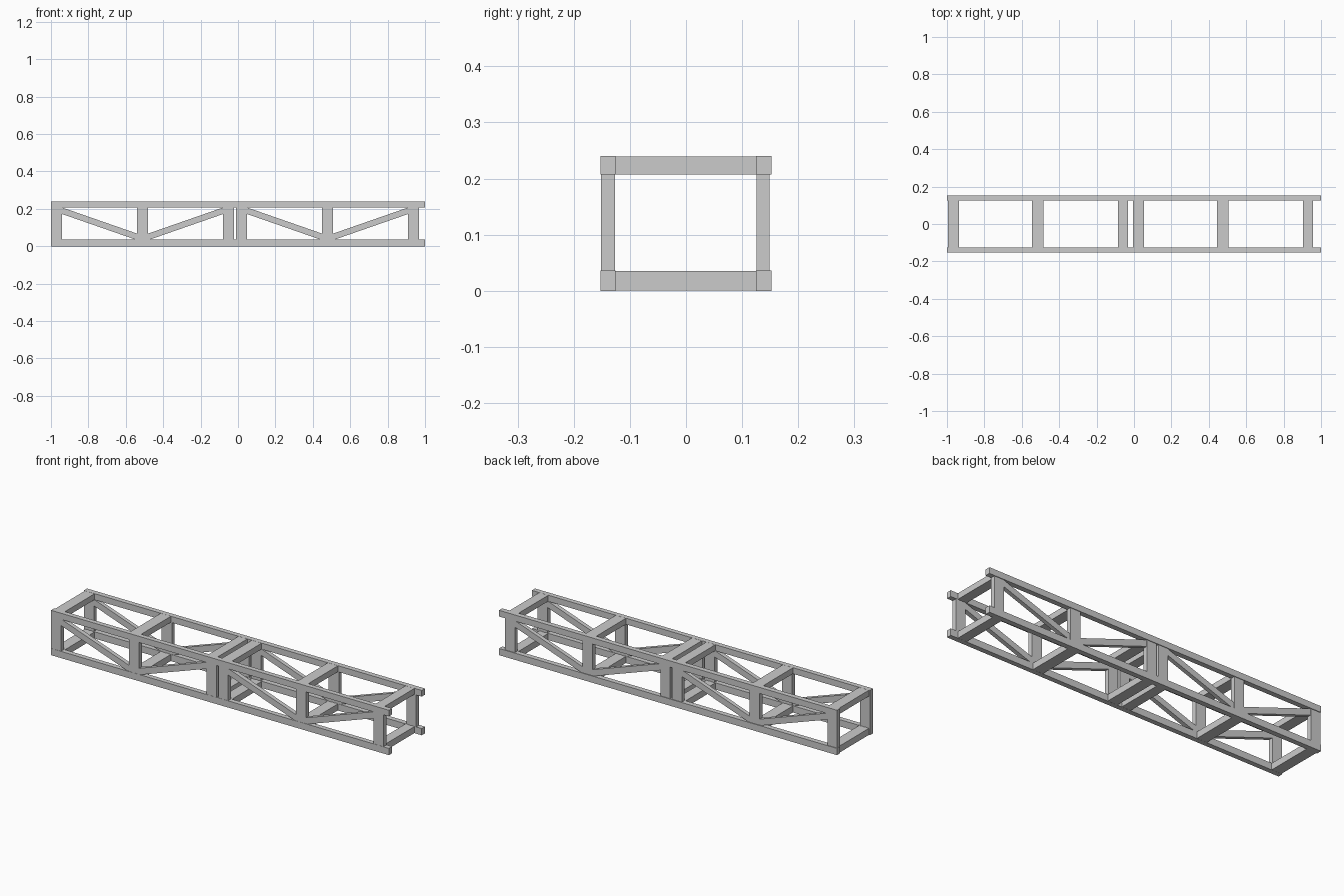
import bpy, math
from mathutils import Matrix

if "Cube" in bpy.data.objects:
    bpy.data.objects.remove(bpy.data.objects["Cube"])

def bar(name, x, y, z, tilt=0.0):
    """Box spanning the given (min, max) ranges, optionally tilted about y."""
    spans = (x, y, z)
    bpy.ops.mesh.primitive_cube_add(size=1)
    ob = bpy.context.object
    ob.name = name
    size = [b - a for a, b in spans]
    ob.data.transform(Matrix.Diagonal((*size, 1)))
    ob.location = [(a + b) / 2 for a, b in spans]
    ob.rotation_euler = (0, tilt, 0)
    return ob

def brace(name, p, q, y, thick):
    """Diagonal bar from p to q in the xz plane."""
    dx, dz = q[0] - p[0], q[1] - p[1]
    length = math.hypot(dx, dz)
    cx, cz = (p[0] + q[0]) / 2, (p[1] + q[1]) / 2
    bar(name, (cx - length / 2, cx + length / 2), y,
        (cz - thick / 2, cz + thick / 2), -math.atan2(dz, dx))

H, LOW, HIGH = 0.24, 0.036, 0.207
PITCH = 0.989
sides = {"front": (-0.1525, -0.126), "back": (0.125, 0.1525)}
posts = {"front": (-0.1515, -0.1265), "back": (0.1255, 0.149)}

# Long chords at the four corners
for side, y in sides.items():
    bar(f"{side}_bottom_chord", (-1, 1), y, (0, LOW))
    bar(f"{side}_top_chord", (-1, 1), y, (HIGH, H))

# Two identical truss modules
for m in range(2):
    o = -1 + m * PITCH
    for i, (x0, w) in enumerate(((0.0005, 0.058), (0.46, 0.06), (0.92, 0.058))):
        x = o + x0
        for side, y in posts.items():
            bar(f"{side}_post", (x, x + w), y, (LOW - 0.005, HIGH + 0.005))
        # Cross members joining the two sides
        c = x + (0.005 if i == 0 else -0.005)
        cw = w if i < 2 else 0.053
        bar("bottom_cross_member", (c, c + cw), (-0.127, 0.126), (0.0005, LOW - 0.0005))
        bar("top_cross_member", (c, c + cw), (-0.127, 0.126), (HIGH + 0.0005, H - 0.0005))
    # Diagonal braces meeting at the foot of the middle post
    for side, (a, b) in posts.items():
        y = (a + 0.001, b - 0.001)
        brace(f"{side}_brace", (o + 0.03, 0.200), (o + 0.49, 0.040), y, 0.033)
        brace(f"{side}_brace", (o + 0.49, 0.040), (o + 0.95, 0.200), y, 0.033)
